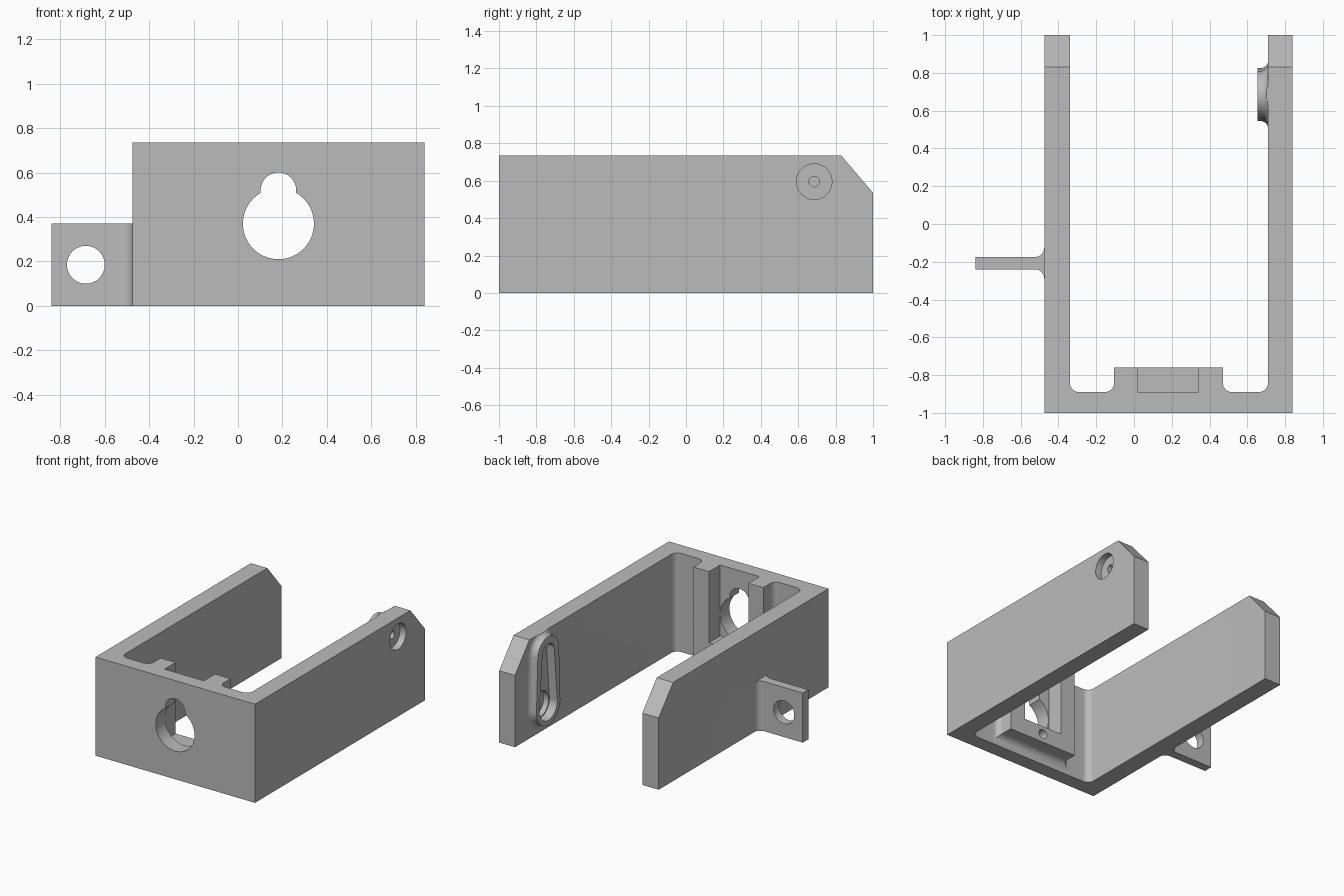
import bpy, bmesh, math
from mathutils import Vector

if "Cube" in bpy.data.objects:
    bpy.data.objects.remove(bpy.data.objects["Cube"])

TOP = 0.735
gray = bpy.data.materials.new("plain gray")
gray.use_nodes = True
gray.diffuse_color = (0.5, 0.5, 0.5, 1)
gray.node_tree.nodes["Principled BSDF"].inputs["Base Color"].default_value = (0.5, 0.5, 0.5, 1)


def loft(name, rings):
    """Solid skinned through matching rings of points, capped at both ends."""
    bm = bmesh.new()
    loops = [[bm.verts.new(p) for p in ring] for ring in rings]
    n = len(loops[0])
    for a, b in zip(loops, loops[1:]):
        for i in range(n):
            j = (i + 1) % n
            bm.faces.new((a[i], a[j], b[j], b[i]))
    bm.faces.new(loops[0])
    bm.faces.new(loops[-1])
    bmesh.ops.recalc_face_normals(bm, faces=bm.faces)
    mesh = bpy.data.meshes.new(name)
    bm.to_mesh(mesh)
    bm.free()
    mesh.materials.append(gray)
    obj = bpy.data.objects.new(name, mesh)
    bpy.context.collection.objects.link(obj)
    return obj


def prism(name, outline, axis, lo, hi):
    """Extrude a 2D outline along an axis (0 = x, 1 = y, 2 = z)."""
    def place(p, d):
        q = list(p)
        q.insert(axis, d)
        return Vector(q)
    return loft(name, [[place(p, d) for p in outline] for d in (lo, hi)])


def arc(cu, cv, r, start, end, steps):
    angles = [math.radians(start + (end - start) * i / steps) for i in range(steps + 1)]
    return [(cu + r * math.cos(a), cv + r * math.sin(a)) for a in angles]


def circle(cu, cv, r, steps=64):
    return arc(cu, cv, r, 0, 360, steps)[:-1]


def rect(u0, u1, v0, v1):
    return [(u0, v0), (u1, v0), (u1, v1), (u0, v1)]


def egg(cu, low, r_low, high, r_high):
    """Tall rounded outline around a lower and an upper circle."""
    t = math.degrees(math.asin((r_low - r_high) / (high - low)))
    return arc(cu, high, r_high, t, 180 - t, 28) + arc(cu, low, r_low, 180 - t, 360 + t, 32)


def combine(target, tool, operation):
    mod = target.modifiers.new("combine", 'BOOLEAN')
    mod.operation, mod.solver, mod.object = operation, 'EXACT', tool
    bpy.context.view_layer.objects.active = target
    bpy.ops.object.modifier_apply(modifier=mod.name)
    bpy.data.objects.remove(tool)


def flare(r, steps=10):
    """Pairs of (outward spread, height above wall) for a concave foot."""
    return [(r - r * math.sin(a), r - r * math.cos(a))
            for a in (math.pi / 2 * i / steps for i in range(steps + 1))]


# U-shaped frame with rounded inner corners
R = 0.05
outline = [(-0.475, 1), (-0.475, -1), (0.84, -1), (0.84, 1), (0.71, 1)]
outline += arc(0.71 - R, -0.89 + R, R, 0, -90, 10)
outline += arc(-0.34 + R, -0.89 + R, R, 270, 180, 10) + [(-0.34, 1)]
frame = prism("bracket_frame", outline, 2, 0, TOP)

# Thick pad behind the front plate, with a flared foot
rings = []
for spread, h in [(R, -0.04)] + flare(R) + [(0, 0.13)]:
    pts = rect(-0.105 - spread, 0.47 + spread, 0.08 - spread, TOP)
    rings.append([(x, -0.89 + h, z) for x, z in pts])
combine(frame, loft("front_pad", rings), 'UNION')

# Raised rounded pad on the inside of the left arm
F = 0.04
rings = []
for spread, h in [(F, -0.04)] + flare(F) + [(0, 0.055)]:
    pts = egg(0.685, 0.2, 0.14 + spread, 0.595, 0.125 + spread)
    rings.append([(0.71 - h, y, min(z, TOP)) for y, z in pts])
combine(frame, loft("arm_pad", rings), 'UNION')

# Side tab with flared root
root, y0, y1 = -0.475, -0.24, -0.175
outline = [(-0.84, y1), (-0.84, y0)]
outline += arc(root - R, y0 - R, R, 90, 0, 10) + [(root + 0.05, y0 - R), (root + 0.05, y1 + R)]
outline += arc(root - R, y1 + R, R, 0, -90, 10)
combine(frame, prism("side_tab", outline, 2, 0, 0.37), 'UNION')

# Cut list: name, outline, axis, start, end
cuts = [
    ("arm_chamfer", [(0.83, TOP), (0.83, 0.9), (1.2, 0.9), (1.2, 0.3), (1, 0.535)], 0, -0.6, 1),
    ("tab_hole", circle(-0.685, 0.185, 0.085), 1, -0.4, 0),
    ("pad_channel", rect(0.018, 0.342, 0.205, 0.9), 1, -0.89, -0.6),
    ("pad_pin_hole", circle(0.18, 0.145, 0.035, 32), 1, -0.86, -0.6),
    ("keyhole_round", circle(0.182, 0.37, 0.16), 1, -1.1, -0.82),
    ("keyhole_slot", arc(0.182, 0.52, 0.08, 0, 180, 32) + [(0.102, 0.4), (0.262, 0.4)], 1, -1.1, -0.83),
    ("arm_pocket", egg(0.685, 0.2, 0.105, 0.595, 0.07), 0, 0.6, 0.72),
    ("arm_pocket_deep", circle(0.685, 0.2, 0.095), 0, 0.6, 0.76),
    ("arm_counterbore", circle(0.685, 0.595, 0.095), 0, 0.79, 1),
    ("arm_screw_hole", circle(0.685, 0.595, 0.028, 32), 0, 0.6, 1),
]
for cut in cuts:
    combine(frame, prism(*cut), 'DIFFERENCE')

# Smooth the round surfaces, keep the edges sharp
bpy.ops.object.select_all(action='DESELECT')
frame.select_set(True)
bpy.context.view_layer.objects.active = frame
bpy.ops.object.shade_smooth_by_angle(angle=math.radians(30))
